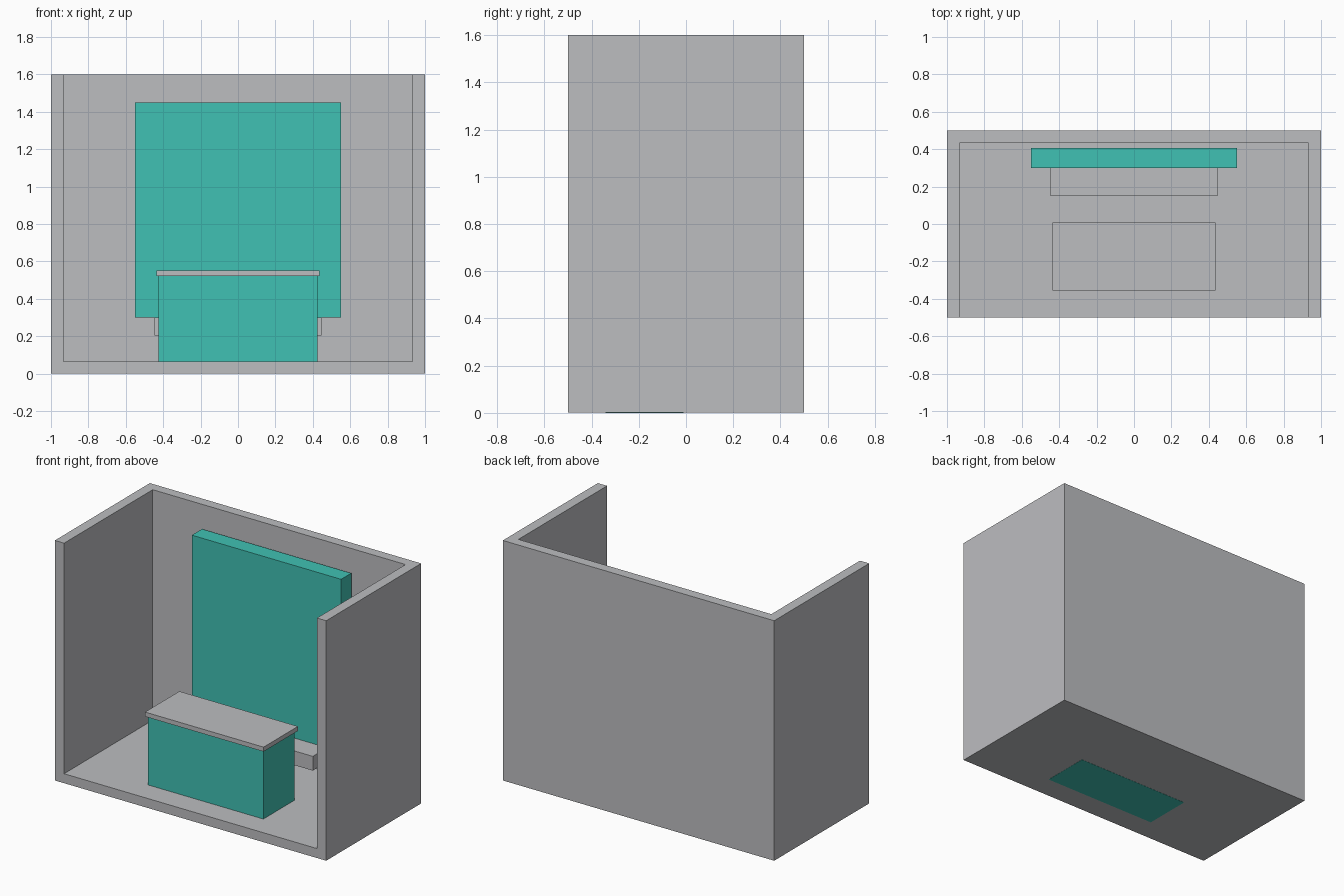
import bpy
import bmesh
from mathutils import Vector

if "Cube" in bpy.data.objects:
    bpy.data.objects.remove(bpy.data.objects["Cube"], do_unlink=True)


def make_material(name, rgb):
    mat = bpy.data.materials.new(name)
    mat.use_nodes = True
    colour = (*rgb, 1.0)
    mat.diffuse_color = colour
    mat.node_tree.nodes["Principled BSDF"].inputs["Base Color"].default_value = colour
    return mat


def make_box(name, low, high, mat):
    """Box between two opposite corners."""
    low, high = Vector(low), Vector(high)
    bm = bmesh.new()
    bmesh.ops.create_cube(bm, size=1)
    bmesh.ops.scale(bm, vec=high - low, verts=bm.verts)
    bmesh.ops.translate(bm, vec=(low + high) / 2, verts=bm.verts)
    mesh = bpy.data.meshes.new(name)
    bm.to_mesh(mesh)
    bm.free()
    mesh.materials.append(mat)
    obj = bpy.data.objects.new(name, mesh)
    bpy.context.collection.objects.link(obj)
    return obj


grey = make_material("light grey", (0.505, 0.51, 0.527))
teal = make_material("teal", (0.051, 0.533, 0.451))

# Booth shell: floor, back wall and two side walls, open at the front and top
shell = make_box("booth_shell", (-1, -0.5, 0.001), (1, 0.5, 1.6), grey)
cutter = make_box("shell_cutter", (-0.932, -0.7, 0.064), (0.932, 0.433, 1.8), grey)
cutter.hide_render = True
cut = shell.modifiers.new("hollow", "BOOLEAN")
cut.operation = "DIFFERENCE"
cut.solver = "EXACT"
cut.object = cutter
bpy.context.view_layer.objects.active = shell
bpy.ops.object.modifier_apply(modifier=cut.name)
bpy.data.objects.remove(cutter, do_unlink=True)

# Counter reaching through the floor, with an overhanging top
make_box("counter_body", (-0.425, -0.34, 0), (0.425, -0.01, 0.522), teal)
make_box("counter_top", (-0.437, -0.355, 0.522), (0.437, 0.007, 0.552), grey)

# Display panel and the shelf below it
make_box("back_panel", (-0.55, 0.3, 0.3), (0.55, 0.407, 1.45), teal)
make_box("back_shelf", (-0.446, 0.15, 0.205), (0.446, 0.4, 0.3), grey)
